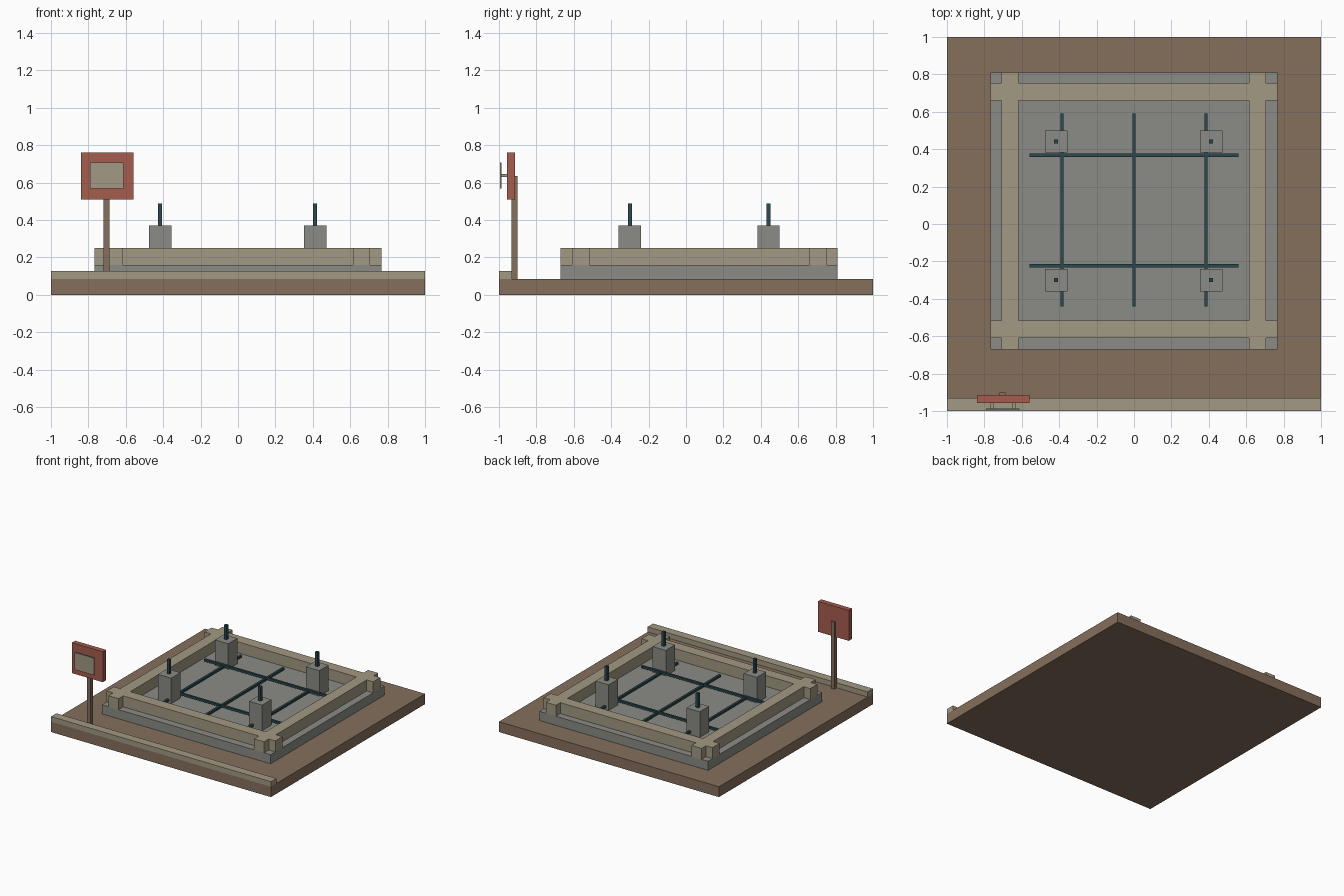
import bpy
import bmesh
from mathutils import Vector

cube = bpy.data.objects.get("Cube")
if cube:
    bpy.data.objects.remove(cube, do_unlink=True)


def material(name, r, g, b):
    m = bpy.data.materials.new(name)
    m.use_nodes = True
    m.diffuse_color = (r, g, b, 1)
    m.node_tree.nodes["Principled BSDF"].inputs["Base Color"].default_value = (r, g, b, 1)
    return m


EARTH = material("earth brown", 0.235, 0.16, 0.107)
TIMBER = material("pale timber", 0.365, 0.32, 0.23)
CONCRETE = material("concrete grey", 0.258, 0.258, 0.238)
STEEL = material("dark steel", 0.025, 0.065, 0.075)
RED = material("sign red", 0.38, 0.11, 0.078)


def box(name, mat, x, y, z):
    """Flat-sided box given its (low, high) extent on each axis."""
    low, high = (Vector(v) for v in zip(x, y, z))
    size, mid = high - low, (low + high) / 2
    bm = bmesh.new()
    bmesh.ops.create_cube(bm, size=1)
    for v in bm.verts:
        v.co = Vector(a * b for a, b in zip(v.co, size))
    mesh = bpy.data.meshes.new(name)
    bm.to_mesh(mesh)
    bm.free()
    mesh.materials.append(mat)
    obj = bpy.data.objects.new(name, mesh)
    obj.location = mid
    bpy.context.collection.objects.link(obj)
    return obj


def span(centre, half):
    return (centre - half, centre + half)


# Ground, front kerb and foundation slab
slab_x, slab_y = (-0.768, 0.766), (-0.67, 0.81)
box("ground", EARTH, (-1, 1), (-1, 1), (0, 0.085))
box("front_kerb", TIMBER, (-1, 1), (-1, -0.93), (0.085, 0.127))
box("foundation_slab", CONCRETE, slab_x, slab_y, (0.085, 0.16))

# Crossed formwork beams
beam_z = (0.158, 0.25)
for side, x in (("right", -0.663), ("left", 0.661)):
    box(f"{side}_formwork_beam", TIMBER, span(x, 0.046), slab_y, beam_z)
for side, y in (("front", -0.563), ("back", 0.707)):
    box(f"{side}_formwork_beam", TIMBER, slab_x, span(y, 0.046), beam_z)

# Reinforcing bar grid
for x in (-0.385, 0, 0.385):
    box("long_reinforcing_bar", STEEL, span(x, 0.009), (-0.44, 0.59), (0.174, 0.192))
for y in (-0.224, 0.367):
    box("cross_reinforcing_bar", STEEL, (-0.56, 0.56), span(y, 0.009), (0.18, 0.198))

# Column stubs with starter bars
for x in (-0.416, 0.412):
    for y in (-0.3, 0.441):
        box("column_stub", CONCRETE, span(x, 0.06), span(y, 0.06), (0.16, 0.37))
        box("starter_bar", STEEL, span(x, 0.011), span(y, 0.011), (0.37, 0.488))

# Site sign on its post, with a blank panel held off the board
box("sign_post", EARTH, span(-0.703, 0.015), (-0.933, -0.9), (0.085, 0.635))
box("sign_board", RED, (-0.84, -0.56), (-0.956, -0.914), (0.51, 0.76))
box("sign_panel", TIMBER, (-0.79, -0.612), (-0.995, -0.986), (0.567, 0.708))
for x in (-0.76, -0.642):
    box("panel_spacer", TIMBER, span(x, 0.008), (-0.988, -0.954), span(0.638, 0.008))
